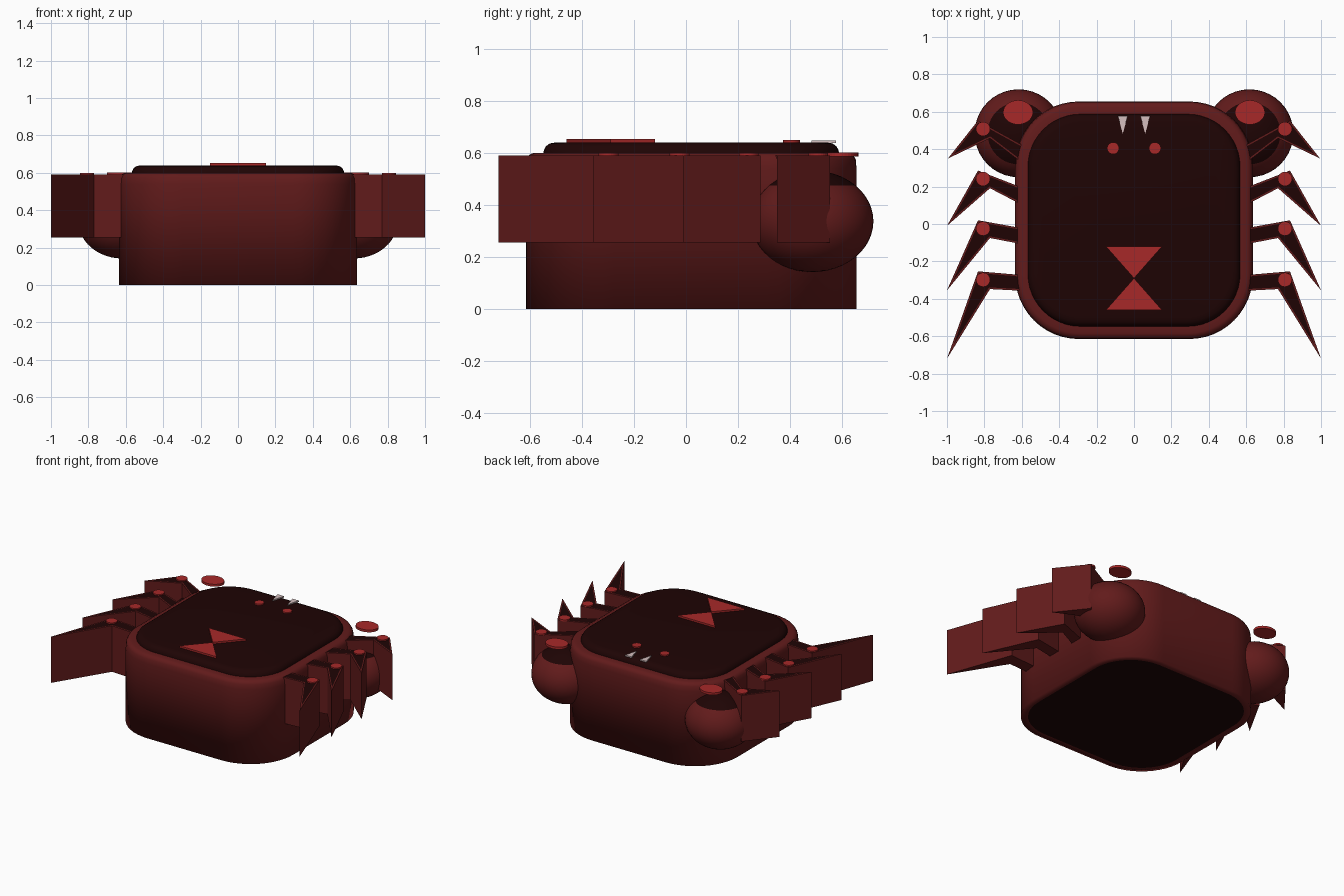
import bpy, bmesh, math
from mathutils import Vector

if "Cube" in bpy.data.objects:
    bpy.data.objects.remove(bpy.data.objects["Cube"])


def material(name, rgb):
    m = bpy.data.materials.new(name)
    m.diffuse_color = (*rgb, 1)
    m.use_nodes = True
    m.node_tree.nodes["Principled BSDF"].inputs["Base Color"].default_value = m.diffuse_color
    return m


SHELL = material("dark red", (0.122, 0.011, 0.011))
DARK = material("near black red", (0.013, 0.0012, 0.0012))
BRIGHT = material("bright red", (0.39, 0.022, 0.022))
FANG = material("pale pink", (0.66, 0.52, 0.52))
CY = 0.02  # body centre in y


def finish(name, bm, mats, smooth=0, recalc=True):
    if recalc:
        bmesh.ops.recalc_face_normals(bm, faces=bm.faces)
    me = bpy.data.meshes.new(name)
    bm.to_mesh(me)
    bm.free()
    ob = bpy.data.objects.new(name, me)
    bpy.context.collection.objects.link(ob)
    for m in mats:
        me.materials.append(m)
    if smooth:
        bpy.ops.object.select_all(action='DESELECT')
        ob.select_set(True)
        bpy.context.view_layer.objects.active = ob
        bpy.ops.object.shade_smooth_by_angle(angle=math.radians(smooth))
    return ob


def rounded_square(half, radius, z, n=12):
    pts = []
    for k, (sx, sy) in enumerate([(1, 1), (-1, 1), (-1, -1), (1, -1)]):
        c = half - radius
        for i in range(n + 1):
            a = math.pi / 2 * (k + i / n)
            pts.append((sx * c + radius * math.cos(a),
                        CY + sy * c + radius * math.sin(a), z))
    return pts


def loft(name, rings, mats, smooth, dark_base=False):
    """Closed skin through rounded-square rings, capped at both ends."""
    bm = bmesh.new()
    loops = [[bm.verts.new(p) for p in rounded_square(*r)] for r in rings]
    n = len(loops[0])
    for a, b in zip(loops, loops[1:]):
        for i in range(n):
            j = (i + 1) % n
            bm.faces.new((a[i], a[j], b[j], b[i]))
    bm.faces.new(loops[0][::-1]).material_index = int(dark_base)
    bm.faces.new(loops[-1])
    return finish(name, bm, mats, smooth, recalc=False)


def prism(name, pts, z0, z1, mats, inset=0):
    bm = bmesh.new()
    lo = [bm.verts.new((x, y, z0)) for x, y in pts]
    hi = [bm.verts.new((x, y, z1)) for x, y in pts]
    n = len(pts)
    bm.faces.new(lo[::-1])
    top = bm.faces.new(hi)
    for i in range(n):
        j = (i + 1) % n
        bm.faces.new((lo[i], lo[j], hi[j], hi[i]))
    bmesh.ops.recalc_face_normals(bm, faces=bm.faces)
    if inset:
        bmesh.ops.inset_region(bm, faces=[top], thickness=inset, use_even_offset=True)
        top.material_index = 1
    return finish(name, bm, mats)


def disc(name, x, y, rx, ry, z0, z1, n=24):
    pts = [(x + rx * math.cos(2 * math.pi * i / n),
            y + ry * math.sin(2 * math.pi * i / n)) for i in range(n)]
    return prism(name, pts, z0, z1, [BRIGHT])


# Solid body: dark underside inside a red rim, wall, and softened top border
loft("body_shell", [(0.59, 0.3, 0.0), (0.635, 0.34, 0.0), (0.635, 0.34, 0.54),
                    (0.632, 0.34, 0.575), (0.622, 0.33, 0.592),
                    (0.605, 0.32, 0.6), (0.56, 0.28, 0.6)],
     [SHELL, DARK], 100, dark_base=True)

# Raised dark top panel with rounded edge
loft("top_panel", [(0.568, 0.28, 0.595), (0.566, 0.28, 0.61), (0.558, 0.275, 0.625),
                   (0.543, 0.265, 0.636), (0.52, 0.25, 0.64)], [DARK], 35)

# Hourglass mark
for name, y in (("front", -0.46), ("rear", -0.12)):
    prism("hourglass_" + name, [(-0.15, y), (0.15, y), (0, -0.29)], 0.638, 0.653, [BRIGHT])

# Legs as root, joint, tip on the right side
LEGS = [((0.58, 0.365), (0.81, 0.508), (0.995, 0.35)),
        ((0.60, 0.15), (0.81, 0.241), (1.0, -0.01)),
        ((0.60, -0.065), (0.81, -0.025), (1.0, -0.355)),
        ((0.60, -0.315), (0.81, -0.298), (1.0, -0.72))]

for side, s in (("right", 1), ("left", -1)):
    for k, leg in enumerate(LEGS, 1):
        root, joint, tip = (Vector(p) for p in leg)
        d = (joint - root).normalized()
        w = Vector((-d.y, d.x)) * 0.042
        knee = Vector((0.024, 0.045))
        pts = [root + w, joint + knee, tip, joint - Vector((0.04, 0.05)), root - w]
        prism(f"{side}_leg_{k}", [(s * p.x, p.y) for p in pts], 0.255, 0.59,
              [SHELL, DARK], inset=0.009)
        disc(f"{side}_leg_joint_{k}", s * 0.807, joint.y, 0.038, 0.038, 0.588, 0.599)

    # Rear side bulb with dark cap above z = 0.475
    bm = bmesh.new()
    bmesh.ops.create_uvsphere(bm, u_segments=40, v_segments=24, radius=1)
    for v in bm.verts:
        v.co = (s * 0.617 + v.co.x * 0.235, 0.485 + v.co.y * 0.235, 0.337 + v.co.z * 0.195)
    bmesh.ops.bisect_plane(bm, geom=bm.verts[:] + bm.edges[:] + bm.faces[:],
                           plane_co=(0, 0, 0.475), plane_no=(0, 0, 1))
    for f in bm.faces:
        f.material_index = int(f.calc_center_median().z > 0.475)
    finish(side + "_bulb", bm, [SHELL, DARK], 35)
    disc(side + "_bulb_disc", s * 0.62, 0.597, 0.08, 0.065, 0.585, 0.602, 32)

    # Eye and fang
    disc(side + "_eye", s * 0.112, 0.405, 0.032, 0.032, 0.638, 0.649)
    prism(side + "_fang", [(s * 0.034, 0.577), (s * 0.086, 0.577), (s * 0.06, 0.482)],
          0.638, 0.648, [FANG])
